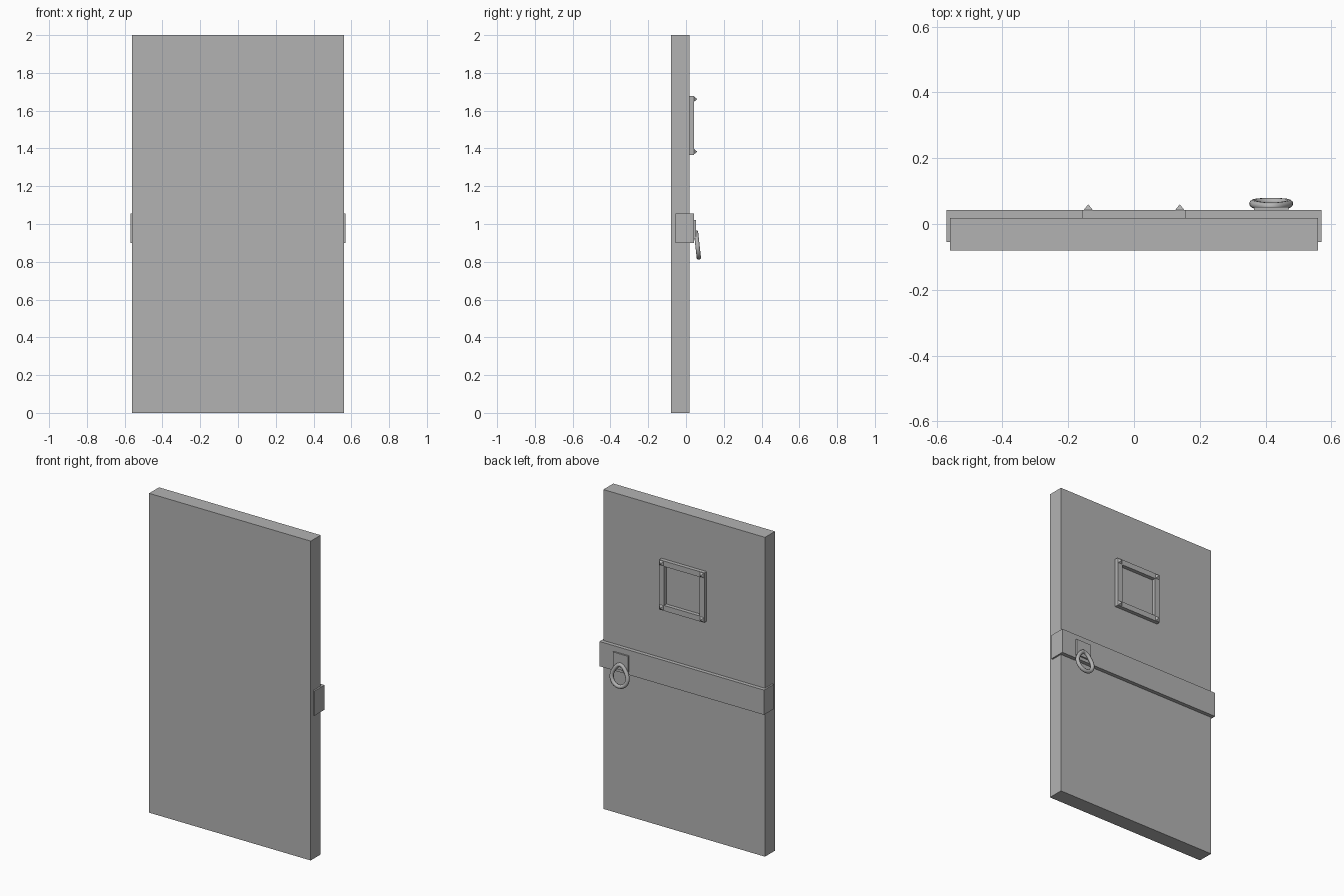
import bpy, bmesh, math
from mathutils import Vector, Matrix

cube = bpy.data.objects.get("Cube")
if cube:
    bpy.data.objects.remove(cube, do_unlink=True)

grey = bpy.data.materials.new("plain grey")
grey.use_nodes = True
colour = (0.45, 0.45, 0.45, 1)
grey.diffuse_color = colour
grey.node_tree.nodes["Principled BSDF"].inputs["Base Color"].default_value = colour


def finish(name, bm):
    bmesh.ops.recalc_face_normals(bm, faces=bm.faces)
    mesh = bpy.data.meshes.new(name)
    bm.to_mesh(mesh)
    bm.free()
    mesh.materials.append(grey)
    obj = bpy.data.objects.new(name, mesh)
    bpy.context.collection.objects.link(obj)
    return obj


def box(name, low, high):
    low, high = Vector(low), Vector(high)
    bm = bmesh.new()
    bmesh.ops.create_cube(bm, size=1)
    bmesh.ops.scale(bm, vec=high - low, verts=bm.verts)
    bmesh.ops.translate(bm, vec=(low + high) / 2, verts=bm.verts)
    return finish(name, bm)


def extrude(name, points, direction):
    bm = bmesh.new()
    face = bm.faces.new([bm.verts.new(p) for p in points])
    result = bmesh.ops.extrude_face_region(bm, geom=[face], use_keep_orig=True)
    moved = [v for v in result["geom"] if isinstance(v, bmesh.types.BMVert)]
    bmesh.ops.translate(bm, vec=direction, verts=moved)
    return finish(name, bm)


BACK, RAISED = 0.018, 0.042

# Door slab
box("door_panel", (-0.56, -0.08, 0), (0.56, BACK, 2))

# Crossbar strap wrapping round both edges of the door
half = [(0.56, BACK), (0.56, -0.055), (0.57, -0.055), (0.57, RAISED)]
profile = half + [(-x, y) for x, y in reversed(half)]
extrude("crossbar_strap", [(x, y, 0.9) for x, y in profile], (0, 0, 0.155))

# Window frame with mitred corners
MID, OUT, BAR = 1.522, 0.156, 0.034
inner = OUT - BAR
for i, side in enumerate(("top", "left", "bottom", "right")):
    turn = Matrix.Rotation(i * math.pi / 2, 3, "Y")
    corners = [(-OUT, OUT), (OUT, OUT), (inner, inner), (-inner, inner)]
    points = [turn @ Vector((x, BACK, z)) + Vector((0, 0, MID)) for x, z in corners]
    extrude("window_frame_" + side, points, (0, RAISED - BACK, 0))

# Pyramid studs on the frame corners
for sx, side in ((1, "left"), (-1, "right")):
    for sz, level in ((1, "upper"), (-1, "lower")):
        bm = bmesh.new()
        bmesh.ops.create_cone(bm, cap_ends=True, segments=4, radius1=0.02,
                              radius2=0, depth=0.018)
        bmesh.ops.rotate(bm, matrix=Matrix.Rotation(math.pi / 4, 3, "Z"), verts=bm.verts)
        bmesh.ops.rotate(bm, matrix=Matrix.Rotation(-math.pi / 2, 3, "X"), verts=bm.verts)
        bmesh.ops.translate(bm, vec=(sx * 0.139, RAISED + 0.009, MID + sz * 0.139),
                            verts=bm.verts)
        finish(f"stud_{level}_{side}", bm)

# Handle plate
HX = 0.417
box("handle_plate", (HX - 0.053, RAISED, 0.92), (HX + 0.053, 0.052, 1.02))

# Drop-shaped pull ring, hanging slightly outward
bm = bmesh.new()
STEPS, SIDES, TUBE = 24, 10, 0.012
path = []
for i in range(STEPS):
    a = math.tau * i / STEPS
    peak = 0.022 * max(0, math.cos(a)) ** 4
    z = 0.878 + 0.055 * math.cos(a) + peak
    path.append(Vector((HX + 0.055 * math.sin(a), 0.053 + (0.957 - z) * 0.11, z)))
outward = Vector((0, 1, 0.11)).normalized()
rings = []
for i, point in enumerate(path):
    tangent = (path[(i + 1) % STEPS] - path[i - 1]).normalized()
    across = tangent.cross(outward).normalized()
    angles = [math.tau * j / SIDES for j in range(SIDES)]
    rings.append([bm.verts.new(point + TUBE * (across * math.cos(b) + outward * math.sin(b)))
                  for b in angles])
for i in range(STEPS):
    a, b = rings[i - 1], rings[i]
    for j in range(SIDES):
        bm.faces.new((a[j - 1], a[j], b[j], b[j - 1]))
ring = finish("pull_ring", bm)
ring.data.shade_smooth()
